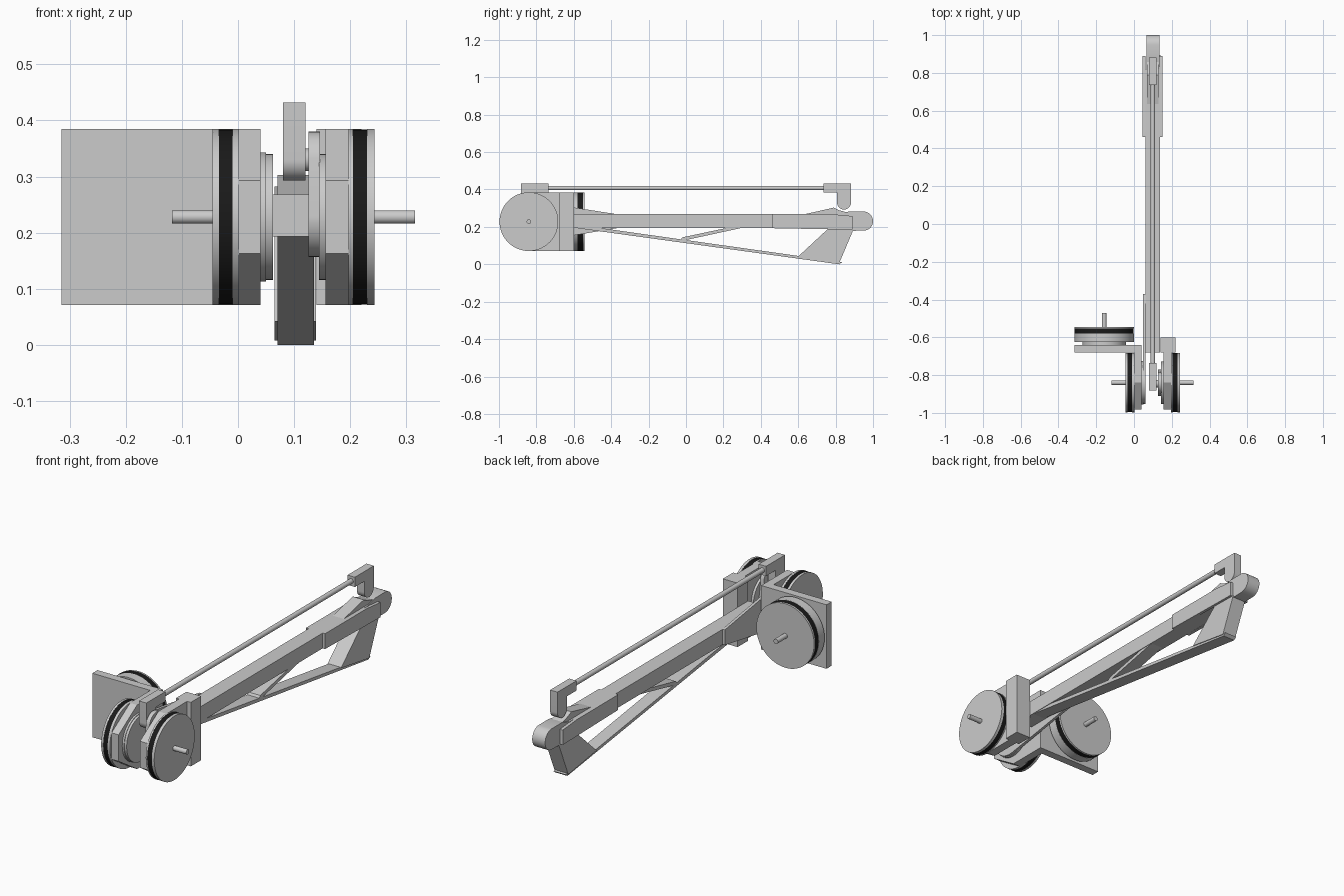
import bpy, bmesh
from math import pi, cos, sin, radians
from mathutils import Vector

if "Cube" in bpy.data.objects:
    bpy.data.objects.remove(bpy.data.objects["Cube"])

black = bpy.data.materials.new("black_band")
black.diffuse_color = (0.01, 0.01, 0.01, 1)
black.use_nodes = True
black.node_tree.nodes["Principled BSDF"].inputs["Base Color"].default_value = black.diffuse_color


def make(name, bm, mat=None):
    bmesh.ops.recalc_face_normals(bm, faces=bm.faces)
    me = bpy.data.meshes.new(name)
    bm.to_mesh(me)
    bm.free()
    ob = bpy.data.objects.new(name, me)
    bpy.context.collection.objects.link(ob)
    if mat:
        me.materials.append(mat)
    bpy.ops.object.select_all(action='DESELECT')
    ob.select_set(True)
    bpy.context.view_layer.objects.active = ob
    bpy.ops.object.shade_smooth_by_angle(angle=radians(25))
    return ob


def side_profile(name, pts, x0, x1):
    """Extrude a (y, z) outline from x0 to x1."""
    bm = bmesh.new()
    f = bm.faces.new([bm.verts.new((x0, y, z)) for y, z in pts])
    r = bmesh.ops.extrude_face_region(bm, geom=[f])
    bmesh.ops.translate(bm, vec=(x1 - x0, 0, 0),
                        verts=[v for v in r['geom'] if isinstance(v, bmesh.types.BMVert)])
    return make(name, bm)


def box(name, x, y, z):
    return side_profile(name, [(y[0], z[0]), (y[1], z[0]), (y[1], z[1]), (y[0], z[1])], *x)


def cylinder(name, a, b, r, mat=None, n=64):
    a, b = Vector(a), Vector(b)
    bm = bmesh.new()
    bmesh.ops.create_cone(bm, cap_ends=True, segments=n, radius1=r, radius2=r, depth=(b - a).length)
    bm.transform((b - a).to_track_quat('Z', 'Y').to_matrix().to_4x4())
    bmesh.ops.translate(bm, verts=bm.verts, vec=(a + b) / 2)
    return make(name, bm, mat)


def arc(cy, cz, r, a0, a1, n=24):
    return [(cy + r * cos(radians(a0 + (a1 - a0) * i / n)),
             cz + r * sin(radians(a0 + (a1 - a0) * i / n))) for i in range(n + 1)]


R, MY, MZ = 0.157, -0.84, 0.228


def motor(name, origin, axis, stations):
    """Stack of coaxial discs: (part, start, end, radius, material)."""
    o, d = Vector(origin), Vector(axis)
    for part, s, e, r, mat in stations:
        cylinder(name + "_" + part, o + d * s, o + d * e, r, mat)


# Three drive motors
motor("inner_motor", (0, MY, MZ), (1, 0, 0), [
    ("shaft", -0.118, -0.04, 0.012, None), ("cap", -0.045, -0.034, R, None),
    ("band", -0.034, -0.01, R - 0.001, black), ("body", -0.01, 0.002, R, None),
    ("rotor", 0.035, 0.05, 0.115, None)])
motor("outer_motor", (0, MY, MZ), (1, 0, 0), [
    ("shaft", 0.24, 0.315, 0.012, None), ("cap", 0.23, 0.243, R, None),
    ("band", 0.205, 0.23, R - 0.001, black), ("body", 0.197, 0.205, R, None),
    ("rotor", 0.144, 0.16, 0.112, None)])
motor("hip_motor", (-0.158, 0, MZ), (0, 1, 0), [
    ("shaft", -0.55, -0.47, 0.012, None), ("cap", -0.552, -0.544, R, None),
    ("band", -0.58, -0.552, R - 0.001, black), ("body", -0.625, -0.58, R, None),
    ("rotor", -0.642, -0.623, 0.115, None)])


# Motor brackets with chamfered front ends
def bracket_outline(y_end):
    return [(y_end, 0.071), (y_end, 0.385), (MY, 0.385), (-0.983, 0.293),
            (-0.983, 0.163), (MY, 0.071)]


side_profile("inner_bracket_leg", bracket_outline(-0.64), 0.0, 0.04)
side_profile("outer_bracket_leg", bracket_outline(-0.6), 0.156, 0.2)
box("hip_bracket_plate", (-0.315, 0.04), (-0.68, -0.64), (0.071, 0.385))
box("outer_bracket_block", (0.14, 0.22), (-0.68, -0.6), (0.071, 0.385))

# Upper arm: beam, tapered hub plate and knee cheeks
box("upper_arm_beam", (0.06, 0.138), (-0.68, 0.82), (0.193, 0.268))
side_profile("upper_arm_hub_plate",
             arc(MY, MZ, 0.112, 82, 278, 40) + [(-0.37, 0.193), (-0.37, 0.268)], 0.048, 0.062)
for i, x in enumerate(((0.046, 0.061), (0.136, 0.151))):
    side_profile("knee_cheek_%d" % i,
                 [(0.46, 0.193), (0.89, 0.185), (0.89, 0.258), (0.78, 0.268), (0.46, 0.268)], *x)

# Knee barrel
side_profile("knee_barrel", [(0.80, 0.19), (0.88, 0.179)] + arc(0.949, 0.231, 0.051, -90, 90)
             + [(0.87, 0.282), (0.80, 0.262)], 0.065, 0.135)

# Folded lower leg: web block, tapered chord and strut
side_profile("lower_leg_web", [(0.60, 0.042), (0.82, 0.008), (0.895, 0.185), (0.765, 0.195)],
             0.065, 0.139)
side_profile("lower_leg_chord", [(0.82, 0.0), (0.835, 0.012), (0.60, 0.045), (-0.45, 0.193),
                                 (-0.58, 0.193)], 0.07, 0.135)
side_profile("lower_leg_strut", [(-0.03, 0.13), (0.0, 0.13), (0.30, 0.195), (0.22, 0.195),
                                 (-0.02, 0.144)], 0.07, 0.135)

# Knee lever
side_profile("knee_lever", [(0.60, 0.26), (0.79, 0.303), (0.815, 0.29), (0.87, 0.275),
                            (0.87, 0.25)], 0.07, 0.13)

# Push rod with mirrored end blocks
cylinder("push_rod", (0.1, -0.76, 0.408), (0.1, 0.76, 0.408), 0.012, n=32)
for name, c, s in (("rear", 0.845, -1), ("front", -0.845, 1)):
    pts = [(0.11, 0.384), (0.11, 0.432), (-0.037, 0.432)] + arc(0, 0.33, 0.037, 180, 360) \
        + [(0.037, 0.384)]
    side_profile(name + "_rod_end", [(c + s * y, z) for y, z in pts], 0.08, 0.12)

# Crank driving the rod
side_profile("crank", arc(MY, 0.228, 0.071, 180, 360) + arc(MY, 0.325, 0.055, 0, 180),
             0.126, 0.146)
cylinder("crank_pin", (0.09, -0.845, 0.33), (0.13, -0.845, 0.33), 0.02, n=32)
